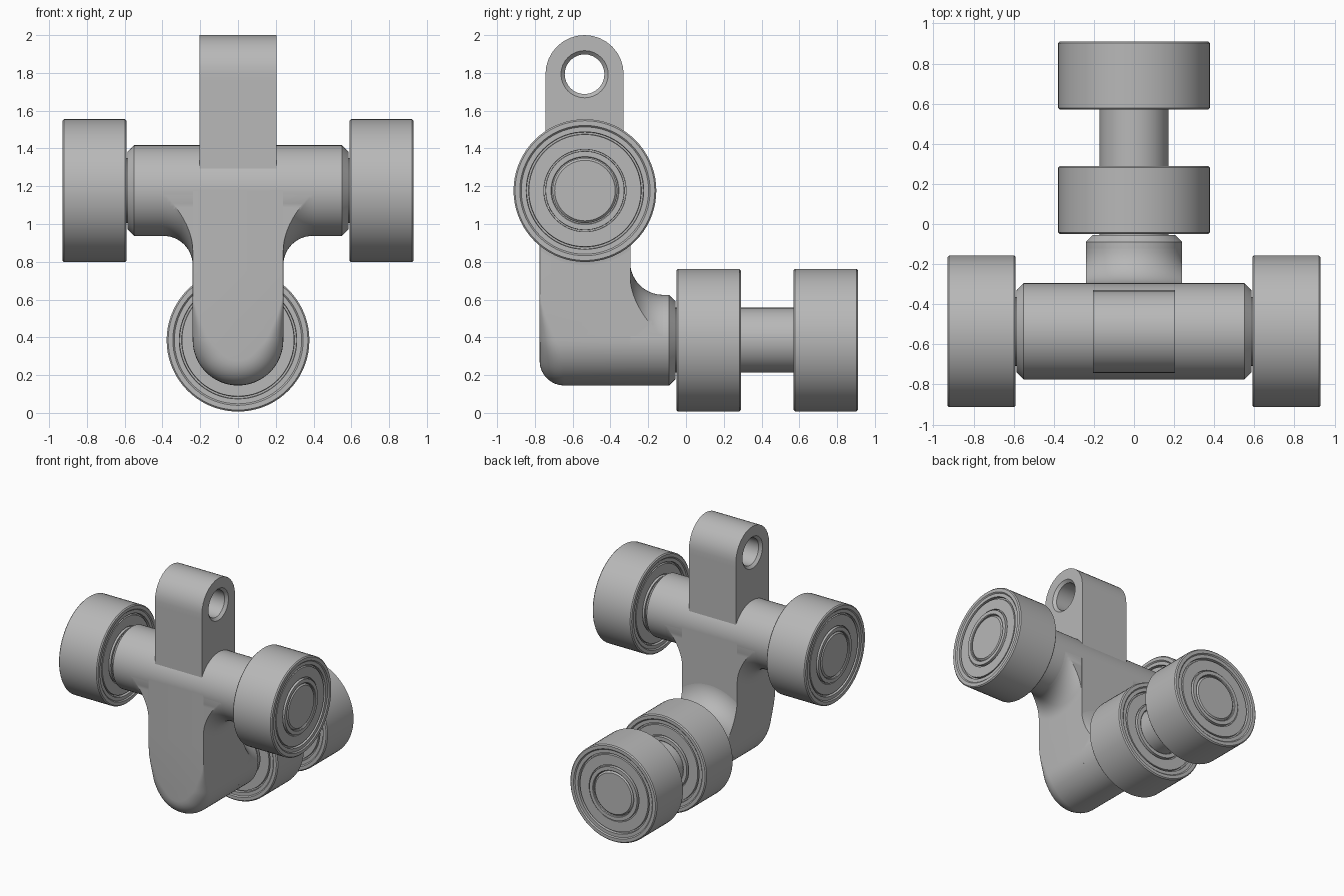
import bpy, bmesh
from math import sin, cos, pi, tan, sqrt
from mathutils import Vector

if "Cube" in bpy.data.objects:
    bpy.data.objects.remove(bpy.data.objects["Cube"])

GREY = (0.48, 0.48, 0.48, 1)
metal = bpy.data.materials.new("plain_grey")
metal.use_nodes = True
metal.diffuse_color = GREY
bsdf = metal.node_tree.nodes["Principled BSDF"]
bsdf.inputs["Base Color"].default_value = GREY
bsdf.inputs["Roughness"].default_value = 0.6

UPPER = Vector((0, -0.535, 1.177))   # centre of the cross tube
LOWER = Vector((0, 0, 0.385))        # axis of the rear wheels
TUBE = 0.24                          # tube radius and column half width
BACK = UPPER.y + TUBE
WHEEL_WIDTH = 0.34


def finish(name, bm):
    bmesh.ops.recalc_face_normals(bm, faces=bm.faces)
    mesh = bpy.data.meshes.new(name)
    bm.to_mesh(mesh)
    bm.free()
    mesh.materials.append(metal)
    obj = bpy.data.objects.new(name, mesh)
    bpy.context.collection.objects.link(obj)
    bpy.ops.object.select_all(action='DESELECT')
    obj.select_set(True)
    bpy.context.view_layer.objects.active = obj
    bpy.ops.object.shade_smooth_by_angle(angle=pi / 6)
    return obj


def skin(rings, cyclic=False):
    """Join equal rings of points with quads, capping the ends unless cyclic."""
    bm = bmesh.new()
    loops = [[bm.verts.new(p) for p in ring] for ring in rings]
    n = len(loops[0])
    pairs = list(zip(loops, loops[1:]))
    if cyclic:
        pairs.append((loops[-1], loops[0]))
    for a, b in pairs:
        for i in range(n):
            j = (i + 1) % n
            bm.faces.new((a[i], a[j], b[j], b[i]))
    if not cyclic:
        bm.faces.new(loops[0])
        bm.faces.new(loops[-1])
    return bm


def lathe(profile, axis, origin, cyclic=False, n=72):
    """Turn (distance, radius) points around the x or y axis."""
    rings = []
    for t, r in profile:
        ring = []
        for i in range(n):
            a = 2 * pi * i / n
            u, v = r * cos(a), r * sin(a)
            ring.append(origin + Vector((t, u, v) if axis == 'X' else (u, t, v)))
        rings.append(ring)
    return skin(rings, cyclic)


def clip(bm, point, normal):
    """Remove everything beyond a plane and close the cut."""
    geom = bm.verts[:] + bm.edges[:] + bm.faces[:]
    cut = bmesh.ops.bisect_plane(bm, geom=geom, plane_co=point, plane_no=normal,
                                 clear_outer=True)["geom_cut"]
    edges = [e for e in cut if isinstance(e, bmesh.types.BMEdge)]
    bmesh.ops.holes_fill(bm, edges=edges, sides=0)


def rod(length_from, length_to, radius, chamfer, both=True):
    start = [(length_from, radius - chamfer), (length_from + chamfer, radius)]
    if not both:
        start = [(length_from, radius)]
    return start + [(length_to - chamfer, radius), (length_to, radius - chamfer)]


def fillet(start, radius, steps=14):
    """Concave quarter from a flat wall at start down to the tube radius."""
    pts = []
    for i in range(steps + 1):
        a = pi / 2 * i / steps
        pts.append((start + radius * (1 - cos(a)), TUBE + radius * (1 - sin(a))))
    return pts


# Cross tube and its axle
finish("cross_tube", lathe(rod(-0.585, 0.585, TUBE, 0.035), 'X', UPPER))
finish("cross_axle", lathe(rod(-0.927, 0.927, 0.172, 0.012), 'X', UPPER))

# Rear stub and its axle
finish("rear_stub", lathe(rod(BACK - 0.005, -0.055, TUBE, 0.035, False), 'Y', LOWER))
finish("rear_axle", lathe(rod(-0.1, 0.907, 0.172, 0.012, False), 'Y', LOWER))

# Column: round-bottomed outline with a front edge that rounds off low down
outline = []
heights = [UPPER.z, 0.75, 0.65, 0.58, 0.52, 0.48, 0.44, 0.41]
for z in heights:
    outline.append((-TUBE, z, 1, 0))
for i in range(33):
    a = pi + pi * i / 32
    outline.append((TUBE * cos(a), LOWER.z + TUBE * sin(a), -cos(a), -sin(a)))
for z in reversed(heights):
    outline.append((TUBE, z, -1, 0))


def edge_radius(z):
    s = min(1, max(0, (0.65 - z) / 0.42))
    return 0.003 + 0.127 * s * s * (3 - 2 * s)


rings = [[(x, BACK, z) for x, z, nx, nz in outline]]
for k in range(9):
    a = pi / 2 * k / 8
    ring = []
    for x, z, nx, nz in outline:
        f = edge_radius(z)
        inset = f * (1 - cos(a))
        ring.append((x + nx * inset, UPPER.y - TUBE + f * (1 - sin(a)), z + nz * inset))
    rings.append(ring)
finish("column", skin(rings))

# Fillets between column and cross tube, trimmed to the column's depth
half = fillet(TUBE, 0.155)
bm = lathe([(-t, r) for t, r in reversed(half)] + half, 'X', UPPER)
clip(bm, UPPER, (0, 0, 1))
for s in (-1, 1):
    clip(bm, UPPER + Vector((0, s * (TUBE - 0.001), 0)), (0, s, 0))
finish("tube_fillet", bm)

# Fillet between column and rear stub, trimmed to the column's width
bm = lathe(fillet(BACK - 0.001, 0.175), 'Y', LOWER)
clip(bm, LOWER, (0, 0, -1))
for s in (-1, 1):
    clip(bm, LOWER + Vector((s * (TUBE - 0.001), 0, 0)), (s, 0, 0))
finish("stub_fillet", bm)

# Top lug with a chamfered cross hole
LUG_R, LUG_X, HOLE = 0.207, 0.205, Vector((0, -0.537, 1.793))
N = 32


def lug_ring(x, r, arched=False):
    ring = []
    for i in range(N):
        a = 2 * pi * i / N
        c, s = cos(a), sin(a)
        k = r
        if arched and s < 0:      # stretch the lower half to a square foot
            k = min(r / max(abs(c), 1e-6), r * tan(3 * pi / 8) / -s)
        ring.append(HOLE + Vector((x, k * c, k * s)))
    return ring


finish("lug", skin([lug_ring(-LUG_X, LUG_R, True), lug_ring(LUG_X, LUG_R, True),
                    lug_ring(LUG_X, 0.125), lug_ring(LUG_X - 0.02, 0.105),
                    lug_ring(0.02 - LUG_X, 0.105), lug_ring(-LUG_X, 0.125)], True))

# Bearing wheels: (depth below face, radius) from the rim to the bore
face = [(0.008, 0.378), (0, 0.370), (0, 0.345), (0.008, 0.337), (0.008, 0.311),
        (0.03, 0.309), (0.03, 0.299), (0.012, 0.297), (0.012, 0.218), (0.025, 0.217),
        (0.025, 0.209), (0.002, 0.208), (0.002, 0.180), (0.006, 0.175)]
wheel = list(reversed(face)) + [(WHEEL_WIDTH - d, r) for d, r in face]
for name, axis, origin, start in (("left_wheel", 'X', UPPER, 0.59),
                                  ("right_wheel", 'X', UPPER, -0.93),
                                  ("inner_rear_wheel", 'Y', LOWER, -0.05),
                                  ("outer_rear_wheel", 'Y', LOWER, 0.57)):
    finish(name, lathe([(start + t, r) for t, r in wheel], axis, origin, True))
